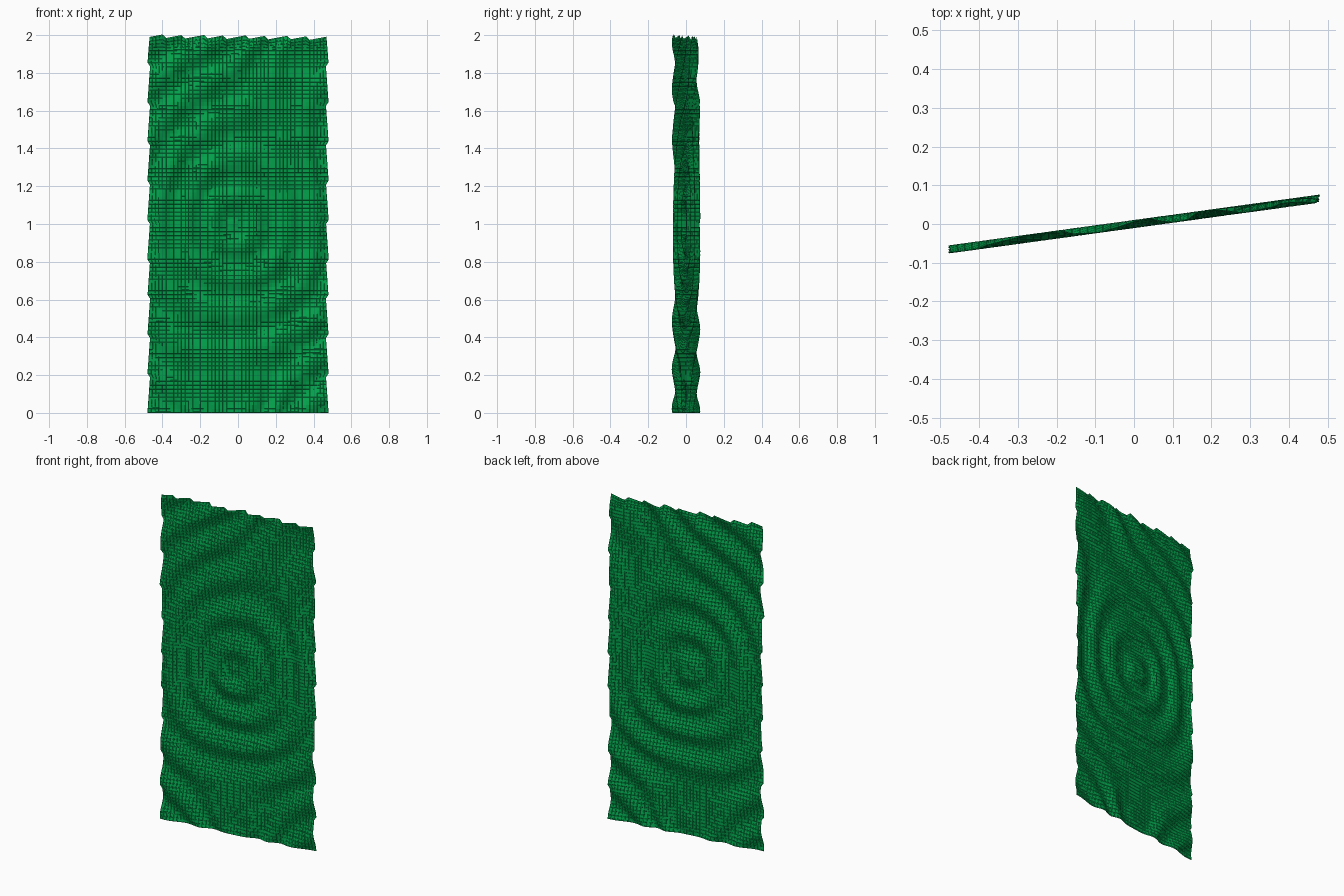
import bpy
import bmesh
from math import sin, exp, pi

cube = bpy.data.objects.get("Cube")
if cube:
    bpy.data.objects.remove(cube, do_unlink=True)

COLS, ROWS = 48, 96
HALF_W, HEIGHT = 0.48, 2.0
THICK, TILE_RAISE, GROOVE = 0.006, 0.001, 0.001
SLANT = 0.137          # panel is turned a little about the vertical
AMPLITUDE = 0.0095


def make_material(name, rgb):
    mat = bpy.data.materials.new(name)
    mat.use_nodes = True
    color = (*rgb, 1.0)
    mat.diffuse_color = color
    mat.node_tree.nodes["Principled BSDF"].inputs["Base Color"].default_value = color
    return mat


def ripple(x, z):
    """Squarish rings around the middle, bent by swellings at top and bottom."""
    p = 2.4
    ring = (abs(1.2 * (x + 0.03)) ** p + abs(z - 1.0) ** p) ** (1 / p)
    ring -= 0.65 * exp(-((x - 0.45) ** 2 + (z - 2.0) ** 2) / 0.16)
    ring -= 0.33 * exp(-(x * x / 0.06 + z * z / 0.05))
    ring += 0.03 * sin(5 * x + 3 * z)
    return AMPLITUDE * sin(2 * pi * ring / 0.18)


def tooth(t, period):
    return (t / period) % 1.0


def place(u, v):
    """Map a unit grid point to the rippled sheet with ragged borders."""
    x, z = u * HALF_W, v * HEIGHT
    side = max(0.0, abs(u) - 0.85) / 0.15
    x -= (1 if u > 0 else -1) * 0.015 * side * tooth(z + 0.01, 0.205)
    top = max(0.0, v - 0.96) / 0.04
    z -= top * (0.022 * (1 - tooth(x + 0.5, 0.11)) + 0.01 * (u + 1) / 2)
    return x, x * SLANT + ripple(x, z), z


# Rippled sheet, given thickness
bm = bmesh.new()
bmesh.ops.create_grid(bm, x_segments=COLS, y_segments=ROWS, size=1.0)
for v in bm.verts:
    v.co = place(v.co.x, (v.co.y + 1) / 2)
bmesh.ops.solidify(bm, geom=bm.faces[:], thickness=THICK)
bmesh.ops.recalc_face_normals(bm, faces=bm.faces[:])

# Raised tiles on both sides, separated by fine grooves
bm.normal_update()
tiles = [f for f in bm.faces if abs(f.normal.y) > 0.5 and f.calc_area() > 0.00018]
bmesh.ops.inset_individual(
    bm, faces=tiles, thickness=GROOVE, depth=TILE_RAISE, use_even_offset=True)

# Centre the panel and rest it on the floor
axes = [[v.co[i] for v in bm.verts] for i in range(3)]
low = [min(a) for a in axes]
high = [max(a) for a in axes]
for v in bm.verts:
    v.co.x -= (low[0] + high[0]) / 2
    v.co.y -= (low[1] + high[1]) / 2
    v.co.z -= low[2]

mesh = bpy.data.meshes.new("rippled_panel")
bm.to_mesh(mesh)
bm.free()
mesh.materials.append(make_material("leaf green", (0.001, 0.37, 0.075)))
panel = bpy.data.objects.new("rippled_panel", mesh)
bpy.context.collection.objects.link(panel)
